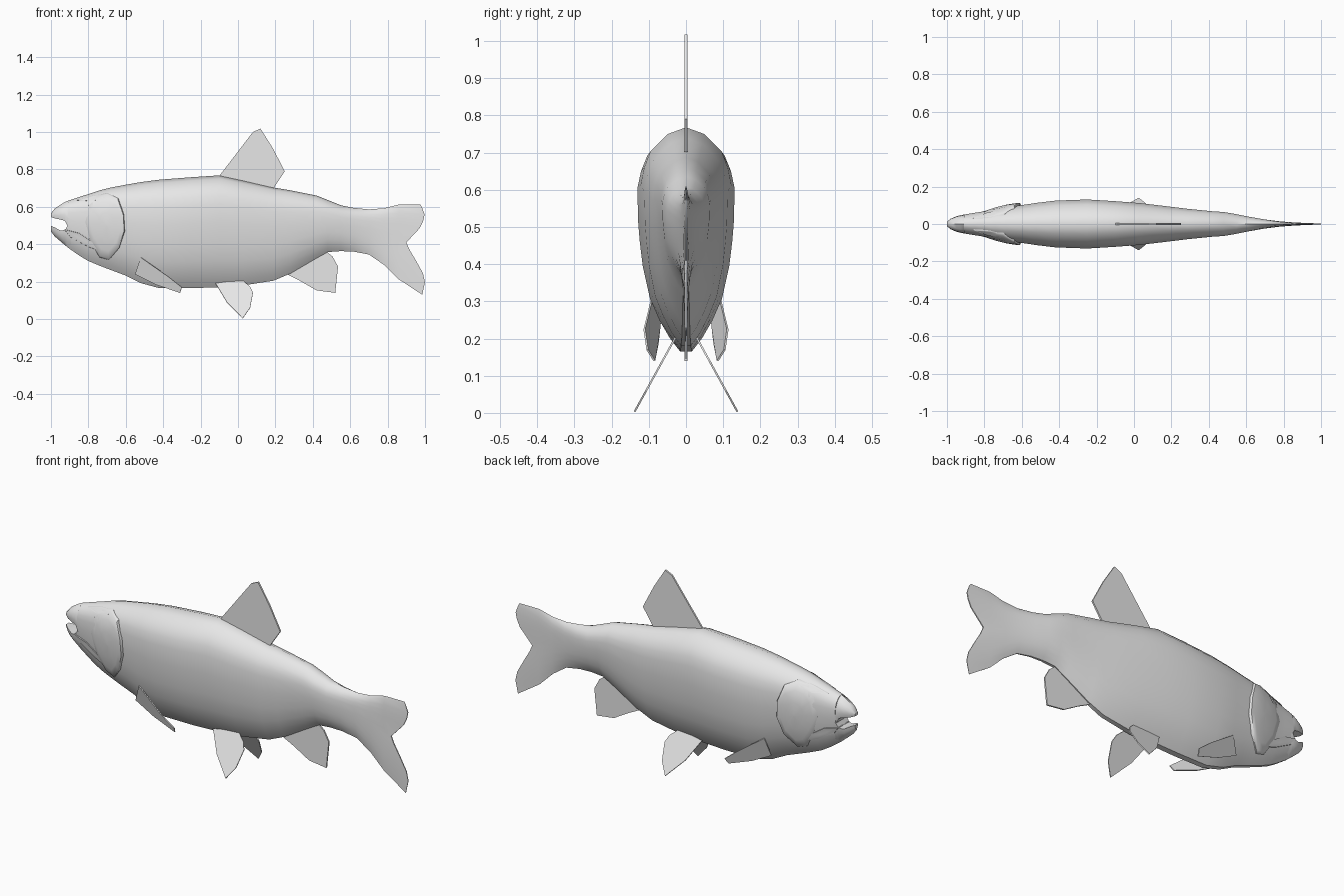
import bpy, bmesh, math
from mathutils import Vector

grey = bpy.data.materials.new("plain grey")
grey.diffuse_color = (0.8, 0.8, 0.8, 1)


def lerp_table(table, v):
    """Piecewise linear lookup: rows are (key, values...)."""
    if v <= table[0][0]:
        return table[0][1:]
    for a, b in zip(table, table[1:]):
        if v <= b[0]:
            f = (v - a[0]) / (b[0] - a[0])
            return tuple(p + (q - p) * f for p, q in zip(a[1:], b[1:]))
    return table[-1][1:]


def finish(name, bm, smooth=True):
    bmesh.ops.remove_doubles(bm, verts=bm.verts[:], dist=0.0002)
    bmesh.ops.recalc_face_normals(bm, faces=bm.faces[:])
    mesh = bpy.data.meshes.new(name)
    bm.to_mesh(mesh)
    bm.free()
    mesh.materials.append(grey)
    ob = bpy.data.objects.new(name, mesh)
    bpy.context.collection.objects.link(ob)
    if smooth:
        bpy.ops.object.select_all(action='DESELECT')
        ob.select_set(True)
        bpy.context.view_layer.objects.active = ob
        bpy.ops.object.shade_smooth_by_angle(angle=math.radians(42))
    return ob


def mirror_y(ob):
    mod = ob.modifiers.new("mirror", 'MIRROR')
    mod.use_axis = (False, True, False)
    mod.use_mirror_merge = False


def loft(name, stations, section, end_edge=None):
    """Skin rings (x, top, bottom, half width) with a (height, width) section."""
    bm = bmesh.new()
    outline = list(section) + [(t, -w) for t, w in reversed(section)]
    rings = []
    for i, (x, top, bot, hw) in enumerate(stations):
        ring = []
        for t, w in outline:
            z = bot + t * (top - bot)
            px = x
            if end_edge and i == len(stations) - 1:
                px = lerp_table(end_edge, z)[0]
            ring.append(bm.verts.new((px, w * hw, z)))
        rings.append(ring)
    n = len(outline)
    for a, b in zip(rings, rings[1:]):
        for i in range(n):
            j = (i + 1) % n
            bm.faces.new((a[i], a[j], b[j], b[i]))
    bm.faces.new(rings[0])
    # Close the end as strips so a notched edge stays clean
    last = rings[-1]
    for i in range(n // 2 - 1):
        bm.faces.new((last[i], last[i + 1], last[n - 2 - i], last[n - 1 - i]))
    return finish(name, bm)


def fin(name, pts, thick=0.006, mirrored=False):
    bm = bmesh.new()
    bm.faces.new([bm.verts.new(p) for p in pts])
    ob = finish(name, bm, smooth=False)
    mod = ob.modifiers.new("thickness", 'SOLIDIFY')
    mod.thickness, mod.offset = thick, 0
    if mirrored:
        mirror_y(ob)


# Body and tail fin in one skin
SECTION = [(0, 0.12), (0.06, 0.33), (0.14, 0.54), (0.24, 0.74), (0.39, 0.89),
           (0.50, 0.95), (0.58, 0.98), (0.74, 1.0), (0.82, 0.92), (0.89, 0.79),
           (0.97, 0.40), (1, 0)]
BODY = [
    (-0.91, 0.632, 0.382, 0.050), (-0.85, 0.652, 0.340, 0.060),
    (-0.80, 0.668, 0.310, 0.068), (-0.74, 0.688, 0.285, 0.082),
    (-0.68, 0.703, 0.262, 0.092), (-0.60, 0.718, 0.232, 0.101),
    (-0.52, 0.732, 0.192, 0.113), (-0.42, 0.745, 0.165, 0.125),
    (-0.25, 0.758, 0.165, 0.131), (-0.10, 0.768, 0.170, 0.122),
    (0.03, 0.740, 0.180, 0.112), (0.19, 0.703, 0.205, 0.093),
    (0.28, 0.688, 0.243, 0.082), (0.42, 0.660, 0.325, 0.068),
    (0.48, 0.636, 0.358, 0.064), (0.55, 0.608, 0.363, 0.052),
    (0.62, 0.594, 0.360, 0.038), (0.70, 0.586, 0.345, 0.024),
    (0.78, 0.592, 0.290, 0.014), (0.86, 0.612, 0.212, 0.008),
    (0.95, 0.612, 0.130, 0.003)]
TAIL_EDGE = [(0.13, 0.985), (0.20, 1.0), (0.28, 0.98), (0.34, 0.93),
             (0.41, 0.90), (0.50, 0.985), (0.57, 1.0), (0.612, 0.975)]
loft("body", BODY, SECTION, TAIL_EDGE)

# Open jaws
loft("upper_jaw", [
    (-1.0, 0.565, 0.545, 0.012), (-0.98, 0.590, 0.538, 0.028),
    (-0.95, 0.611, 0.532, 0.041), (-0.925, 0.626, 0.525, 0.047),
    (-0.91, 0.632, 0.495, 0.050), (-0.88, 0.640, 0.490, 0.050)],
    [(0, 0.85), (0.3, 1.0), (0.6, 0.92), (0.85, 0.6), (1, 0)])
loft("lower_jaw", [
    (-1.0, 0.498, 0.468, 0.012), (-0.98, 0.490, 0.442, 0.028),
    (-0.95, 0.473, 0.416, 0.038), (-0.925, 0.476, 0.395, 0.044),
    (-0.91, 0.500, 0.382, 0.048), (-0.88, 0.500, 0.365, 0.050)],
    [(0, 0.15), (0.25, 0.55), (0.6, 0.9), (1, 1.0)])


def side_y(x, z):
    """Half width of the body surface at a side position."""
    top, bot, hw = lerp_table(BODY, x)
    return hw * lerp_table(SECTION, (z - bot) / (top - bot))[0]


def side_plate(name, centre, outline, lift):
    """Domed plate hugging the flank, with its rim tucked inside."""
    bm = bmesh.new()
    rings = []
    for r, sink in ((0.02, 0), (0.4, 0), (0.75, 0), (0.96, 0), (1.0, 0.005), (1.0, 0.035)):
        ring = []
        for ox, oz in outline:
            x = centre[0] + (ox - centre[0]) * r
            z = centre[1] + (oz - centre[1]) * r
            y = max(side_y(x, z) + lift(x) - sink, 0.005)
            ring.append(bm.verts.new((x, -y, z)))
        rings.append(ring)
    n = len(outline)
    bm.faces.new(rings[0])
    for a, b in zip(rings, rings[1:]):
        for i in range(n):
            j = (i + 1) % n
            bm.faces.new((a[i], a[j], b[j], b[i]))
    mirror_y(finish(name, bm))


# Gill covers, flaring towards their rear edge
side_plate("gill_cover", (-0.70, 0.50),
           [(-0.70, 0.675), (-0.64, 0.645), (-0.61, 0.56), (-0.605, 0.47), (-0.635, 0.38),
            (-0.69, 0.315), (-0.74, 0.33), (-0.79, 0.41), (-0.82, 0.52),
            (-0.80, 0.61), (-0.76, 0.66)],
           lambda x: 0.001 + 0.014 * min(max((x + 0.82) / 0.17, 0), 1))
# Upper lip bones and brow ridges
side_plate("lip_bone", (-0.83, 0.42),
           [(-0.93, 0.48), (-0.85, 0.46), (-0.76, 0.40), (-0.73, 0.36), (-0.80, 0.385), (-0.90, 0.44)],
           lambda x: 0.004)
side_plate("brow_ridge", (-0.77, 0.645),
           [(-0.86, 0.635), (-0.77, 0.662), (-0.69, 0.672), (-0.71, 0.65), (-0.78, 0.63)],
           lambda x: 0.005)

# Single fins on the centre line
fin("dorsal_fin", [(x, 0, z) for x, z in (
    (-0.10, 0.765), (0.08, 1.0), (0.12, 1.018), (0.185, 0.915), (0.25, 0.79),
    (0.19, 0.70), (0.0, 0.70))], 0.009)
fin("anal_fin", [(x, 0, z) for x, z in (
    (0.26, 0.24), (0.33, 0.205), (0.42, 0.153), (0.52, 0.14), (0.535, 0.28),
    (0.505, 0.335), (0.46, 0.37), (0.36, 0.32))], 0.008)

# Paired fins
fin("pectoral_fin", [
    (-0.52, -0.086, 0.33), (-0.55, -0.070, 0.24), (-0.44, -0.076, 0.185),
    (-0.31, -0.085, 0.14), (-0.30, -0.104, 0.17), (-0.37, -0.112, 0.225)], 0.005, True)
fin("pelvic_fin", [(x, -0.030 - (0.2 - z) * 0.55, z) for x, z in (
    (-0.12, 0.19), (-0.06, 0.09), (0.025, 0.003), (0.065, 0.06), (0.08, 0.14),
    (0.065, 0.172), (0.02, 0.21))], 0.005, True)
